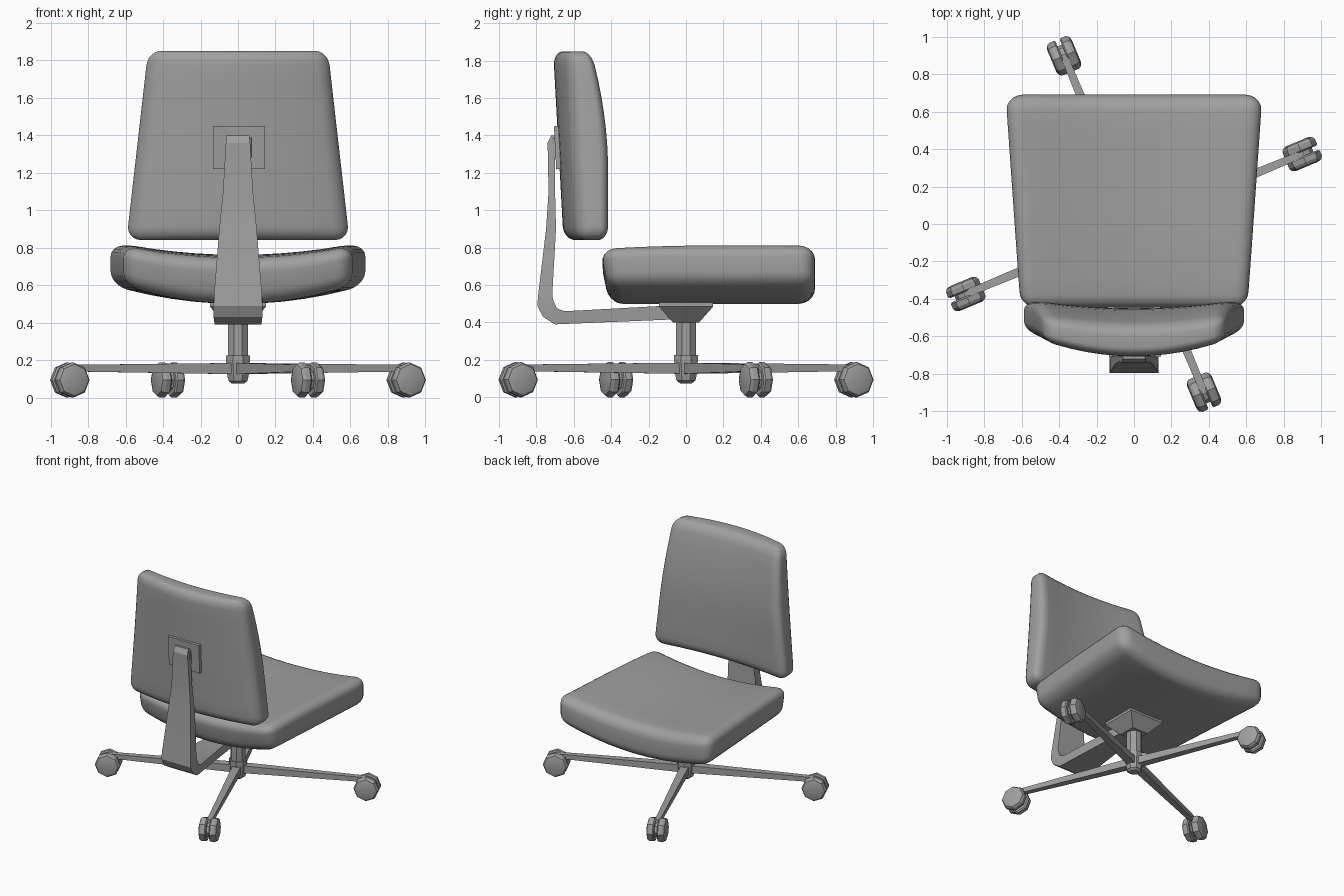
import bpy, bmesh, math
from mathutils import Vector, Matrix

cube = bpy.data.objects.get("Cube")
if cube:
    bpy.data.objects.remove(cube, do_unlink=True)

grey = bpy.data.materials.new("plain grey")
grey.use_nodes = True
COLOUR = (0.35, 0.35, 0.35, 1)
grey.diffuse_color = COLOUR
grey.node_tree.nodes["Principled BSDF"].inputs["Base Color"].default_value = COLOUR


def finish(name, bm, smooth=None):
    bmesh.ops.recalc_face_normals(bm, faces=bm.faces)
    mesh = bpy.data.meshes.new(name)
    bm.to_mesh(mesh)
    bm.free()
    mesh.materials.append(grey)
    obj = bpy.data.objects.new(name, mesh)
    bpy.context.collection.objects.link(obj)
    if smooth:
        bpy.ops.object.select_all(action="DESELECT")
        obj.select_set(True)
        bpy.context.view_layer.objects.active = obj
        bpy.ops.object.shade_smooth_by_angle(angle=math.radians(smooth))
    return obj


def loft(name, rings, matrix=Matrix(), smooth=None):
    """Skin a row of equal-length rings and cap both ends."""
    bm = bmesh.new()
    rows = [[bm.verts.new(matrix @ Vector(p)) for p in ring] for ring in rings]
    n = len(rows[0])
    for a, b in zip(rows, rows[1:]):
        for i in range(n):
            j = (i + 1) % n
            bm.faces.new((a[i], a[j], b[j], b[i]))
    bm.faces.new(rows[0])
    bm.faces.new(rows[-1])
    return finish(name, bm, smooth)


def polygon(radius, sides, z, turn=0.0):
    return [(radius * math.cos(turn + math.tau * i / sides),
             radius * math.sin(turn + math.tau * i / sides), z) for i in range(sides)]


def rectangle(hx, hy, z):
    return [(-hx, -hy, z), (hx, -hy, z), (hx, hy, z), (-hx, hy, z)]


def cushion(name, half, radius, bend):
    """Rounded box, sliced for bending, then shaped by bend(u, v, w) in -1..1."""
    bm = bmesh.new()
    bmesh.ops.create_cube(bm, size=2)
    bmesh.ops.scale(bm, vec=half, verts=bm.verts)
    bmesh.ops.bevel(bm, geom=bm.edges[:], offset=radius, segments=5,
                    profile=0.5, affect="EDGES")
    for axis in range(3):
        inner = half[axis] - radius
        if inner < 0.2:
            continue
        normal = Vector([float(axis == k) for k in range(3)])
        for i in range(-4, 5):
            geom = bm.verts[:] + bm.edges[:] + bm.faces[:]
            bmesh.ops.bisect_plane(bm, geom=geom, plane_co=normal * inner * i / 5,
                                   plane_no=normal)
    for v in bm.verts:
        v.co = bend(*(v.co[k] / half[k] for k in range(3)))
    return finish(name, bm, 50)


def mix(a, b, t):
    return a + (b - a) * (t + 1) / 2


# Seat: wider at the front, dished across its width
def seat_shape(u, v, w):
    x = u * mix(0.605, 0.685, v)
    y = mix(-0.46, 0.69, v)
    if v < 0:
        y += 0.025 * (1 - w) * v * v
    top = 0.762 + 0.064 * u * u - 0.02 * max(0, -v) ** 2
    return x, y, mix(0.5 + 0.10 * u * u, top, w)


cushion("seat_cushion", (0.64, 0.575, 0.135), 0.085, seat_shape)


# Backrest: tapering upward, wrapped around the sitter
def back_shape(u, v, w):
    z = mix(0.84, 1.85, w)
    front = -0.45 - 0.22 * max(0, z - 1.2) ** 2 + 0.045 * u * u
    rear = mix(-0.655, -0.71, w) + 0.085 * u * u
    return u * mix(0.595, 0.48, w), mix(rear, front, v), z


cushion("backrest_cushion", (0.54, 0.12, 0.505), 0.075, back_shape)

# Spine: flat bar from the backrest, curving forward under the seat
# Each station: outer y, outer z, inner y, inner z, half width
stations = [(-0.72, 1.4, -0.69, 1.4, 0.06), (-0.74, 1.36, -0.7, 1.36, 0.065),
            (-0.735, 1.1, -0.7, 1.1, 0.08), (-0.748, 0.9, -0.695, 0.9, 0.1),
            (-0.79, 0.55, -0.715, 0.55, 0.128), (-0.795, 0.49, -0.71, 0.52, 0.13),
            (-0.765, 0.43, -0.69, 0.475, 0.13), (-0.7, 0.39, -0.65, 0.46, 0.125),
            (-0.1, 0.415, -0.1, 0.49, 0.07), (0, 0.42, 0, 0.49, 0.06)]
loft("spine_bar", [[(-h, oy, oz), (h, oy, oz), (h, iy, iz), (-h, iy, iz)]
                   for oy, oz, iy, iz, h in stations], smooth=25)

# Mounting plate and the stub joining it to the spine
tilt = Matrix.Translation((0.005, -0.68, 1.335)) @ Matrix.Rotation(math.radians(93), 4, "X")
loft("backrest_plate", [rectangle(0.138, 0.115, z) for z in (-0.025, 0.02)], tilt)
loft("backrest_stub", [rectangle(0.07, 0.055, 0), rectangle(0.065, 0.05, 0.035)], tilt)

# Bracket under the seat
loft("seat_bracket", [rectangle(0.07, 0.07, 0.4), rectangle(0.15, 0.145, 0.485),
                      rectangle(0.15, 0.145, 0.53)])

# Column and base hub
turn = math.pi / 8
loft("column", [polygon(0.058, 8, z, turn) for z in (0.2, 0.42)])
loft("base_hub", [polygon(r, 8, z, turn) for r, z in
                  ((0.035, 0.075), (0.055, 0.09), (0.062, 0.12),
                   (0.068, 0.19), (0.068, 0.225))])

# Four legs, each with a twin-wheel caster
for k in range(4):
    spin = Matrix.Rotation(math.radians(22.6 + 90 * k), 4, "Z")
    loft(f"leg_{k + 1}", [[(r, -h, lo), (r, h, lo), (r, h, hi), (r, -h, hi)]
                          for r, h, lo, hi in ((0, 0.032, 0.125, 0.185),
                                               (0.98, 0.019, 0.14, 0.175))], spin)
    for side, label in ((1, "a"), (-1, "b")):
        axle = (spin @ Matrix.Translation((0.972, 0, 0.094))
                @ Matrix.Rotation(side * math.pi / 2, 4, "X"))
        loft(f"caster_{k + 1}_wheel_{label}",
             [polygon(r, 8, z) for r, z in ((0.085, 0.012), (0.094, 0.02), (0.094, 0.048),
                                            (0.084, 0.064), (0.062, 0.071))], axle, 30)
    loft(f"caster_{k + 1}_axle", [polygon(0.06, 8, z) for z in (-0.02, 0.02)], axle)
